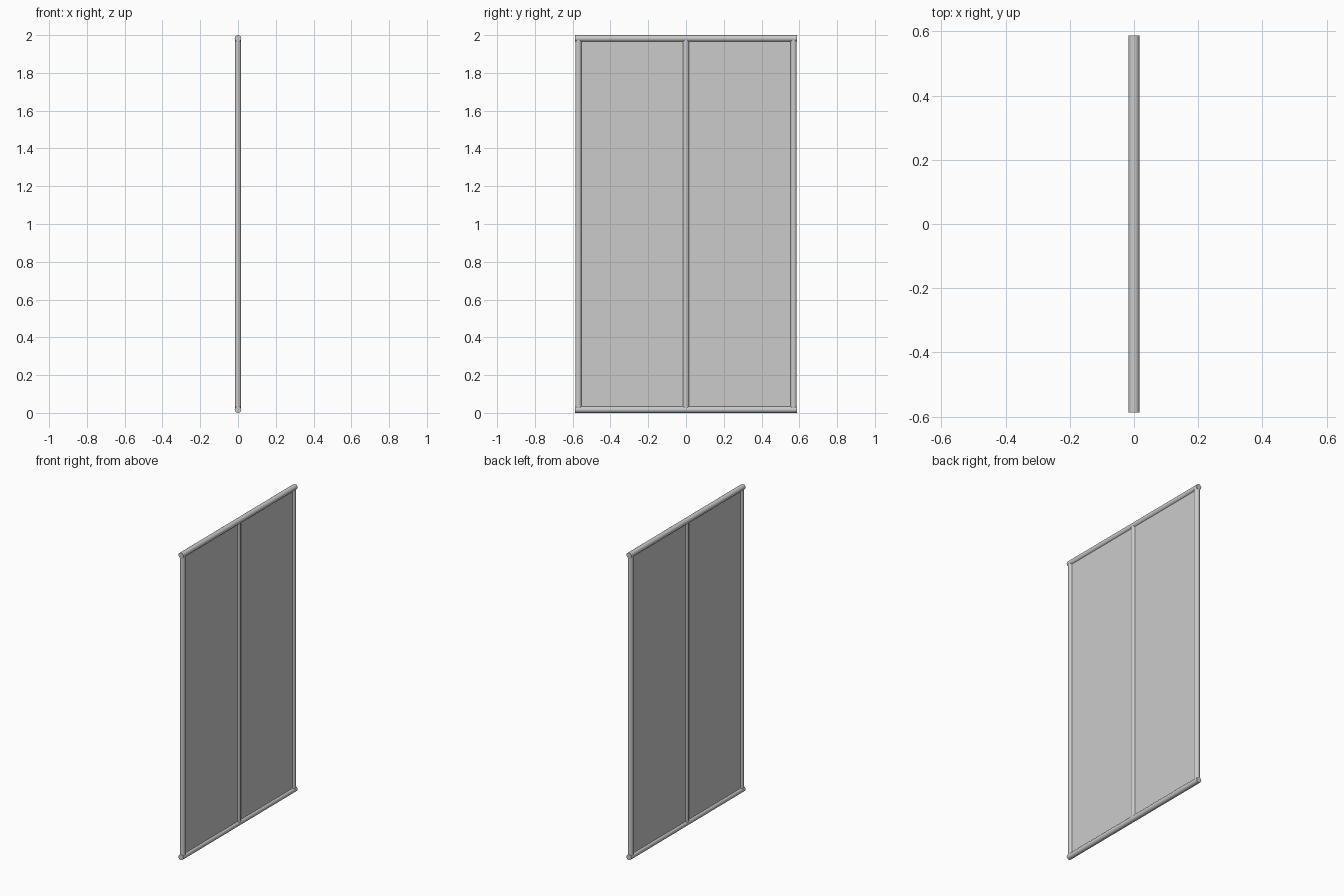
import bpy
import math
from mathutils import Vector

cube = bpy.data.objects.get("Cube")
if cube:
    bpy.data.objects.remove(cube, do_unlink=True)

grey = bpy.data.materials.new("plain grey")
grey.use_nodes = True
colour = (0.6, 0.6, 0.6, 1)
grey.diffuse_color = colour
grey.node_tree.nodes["Principled BSDF"].inputs["Base Color"].default_value = colour

RADIUS = 0.0175
HALF_WIDTH = 0.587
HEIGHT = 2.0


def tube(name, start, end, radius=RADIUS):
    """Round bar between two points."""
    a, b = Vector(start), Vector(end)
    bpy.ops.mesh.primitive_cylinder_add(
        vertices=16, radius=radius, depth=(b - a).length, location=(a + b) / 2,
        rotation=(b - a).to_track_quat('Z', 'Y').to_euler())
    obj = bpy.context.object
    obj.name = name
    obj.data.materials.append(grey)
    bpy.ops.object.shade_smooth_by_angle(angle=math.radians(40))


# Horizontal rails
for name, z in (("bottom_rail", RADIUS), ("top_rail", HEIGHT - RADIUS)):
    tube(name, (0, -HALF_WIDTH, z), (0, HALF_WIDTH, z))

# Upright stiles
for name, side in (("front_stile", -1), ("back_stile", 1)):
    y = side * (HALF_WIDTH - RADIUS)
    tube(name, (0, y, RADIUS), (0, y, HEIGHT - RADIUS), 0.0165)

# Centre bar
tube("centre_bar", (0, 0, RADIUS), (0, 0, HEIGHT - RADIUS), 0.0165)

# Thin infill panel
bpy.ops.mesh.primitive_cube_add(size=1, location=(0, 0, HEIGHT / 2))
panel = bpy.context.object
panel.name = "infill_panel"
panel.scale = (0.012, 2 * (HALF_WIDTH - RADIUS), HEIGHT - 2 * RADIUS)
panel.data.materials.append(grey)
bpy.ops.object.transform_apply(location=False, rotation=False, scale=True)
